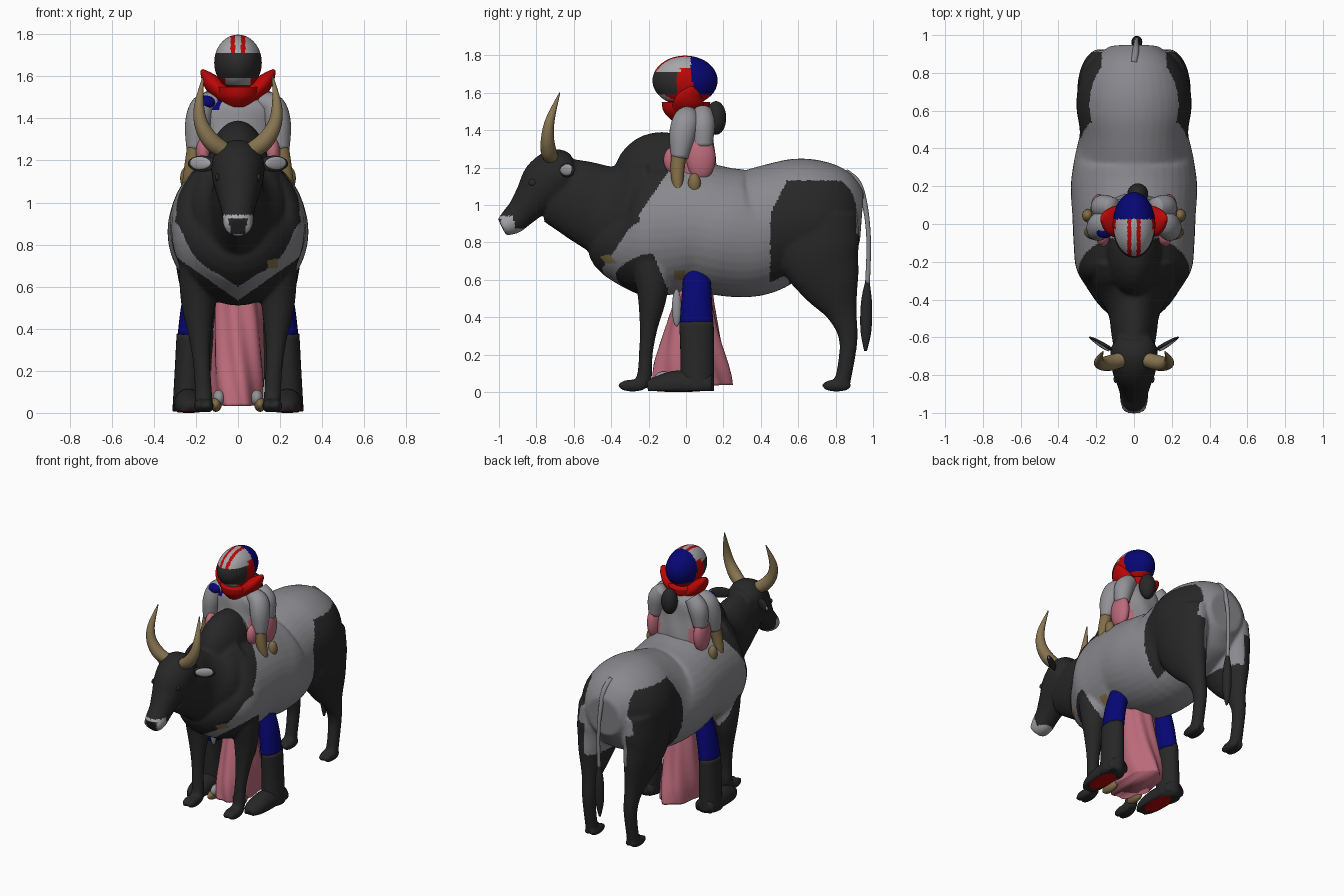
import bpy, bmesh, math
from mathutils import Vector, Matrix

cube = bpy.data.objects.get("Cube")
if cube:
    bpy.data.objects.remove(cube)


def material(name, *rgb):
    m = bpy.data.materials.new(name)
    m.use_nodes = True
    m.diffuse_color = (*rgb, 1)
    m.node_tree.nodes["Principled BSDF"].inputs["Base Color"].default_value = (*rgb, 1)
    return m


BLACK = material("black", .02, .02, .02)
HIDE = material("hide grey", .25, .25, .27)
SHIRT = material("shirt grey", .29, .29, .31)
WHITE = material("light grey", .38, .38, .4)
HORN = material("horn tan", .25, .18, .085)
BLUE = material("blue", .002, .002, .175)
RED = material("red", .5, .002, .002)
PINK = material("pink", .5, .145, .195)
VISOR = material("visor grey", .024, .024, .024)
GLOVE = material("glove brown", .22, .15, .06)
X, Y = Vector((1, 0, 0)), Vector((0, 1, 0))


def loft(bm, sections, seg=28, steps=5, ref=X, fold=0):
    """Smooth tube through (x, y, z, half width, half depth) sections."""
    s = [sections[0], *sections, sections[-1]]
    rows = []
    for i in range(1, len(s) - 2):
        for k in range(steps):
            t = k / steps
            rows.append([.5 * (2 * b + (c - a) * t + (2 * a - 5 * b + 4 * c - d) * t * t
                               + (3 * b - a - 3 * c + d) * t ** 3)
                         for a, b, c, d in zip(*s[i - 1:i + 3])])
    rows.append(list(sections[-1]))
    rings = []
    for i, r in enumerate(rows):
        tangent = Vector(rows[min(i + 1, len(rows) - 1)][:3]) - Vector(rows[max(i - 1, 0)][:3])
        tangent.normalize()
        up = tangent.cross(ref).normalized()
        side = up.cross(tangent)
        ring = []
        for j in range(seg):
            a = math.tau * j / seg
            f = 1 + fold * math.sin(7 * a + i * .3)
            ring.append(bm.verts.new(Vector(r[:3]) + side * (r[3] * f * math.cos(a))
                                     + up * (r[4] * f * math.sin(a))))
        rings.append(ring)
    for a, b in zip(rings, rings[1:]):
        for j in range(seg):
            k = (j + 1) % seg
            bm.faces.new((a[j], a[k], b[k], b[j]))
    bm.faces.new(rings[0])
    bm.faces.new(rings[-1])


def ball(bm, loc, size, turn=0, u=24, v=16):
    m = Matrix.LocRotScale(Vector(loc), Matrix.Rotation(turn, 3, 'Z'), Vector(size))
    bmesh.ops.create_uvsphere(bm, u_segments=u, v_segments=v, radius=1, matrix=m)


def flip(sections, s):
    return [(p[0] * s, *p[1:]) for p in sections]


def paint(mesh, mats, rule):
    for m in mats:
        mesh.materials.append(m)
    for p in mesh.polygons:
        p.use_smooth = True
        if rule:
            p.material_index = mats.index(rule(p.center))


def finish(bm, name, mats, rule=None):
    bmesh.ops.recalc_face_normals(bm, faces=bm.faces[:])
    mesh = bpy.data.meshes.new(name)
    bm.to_mesh(mesh)
    bm.free()
    paint(mesh, mats, rule)
    obj = bpy.data.objects.new(name, mesh)
    bpy.context.collection.objects.link(obj)
    return obj


def tube(name, mats, sections, rule=None, **kw):
    bm = bmesh.new()
    loft(bm, sections, **kw)
    return finish(bm, name, mats, rule)


def blob(name, mat, *args):
    bm = bmesh.new()
    ball(bm, *args)
    return finish(bm, name, [mat])


# Bull: trunk, hump, neck, head and legs fused into one skin
bm = bmesh.new()
trunk = [(-.41, .76, 1.1, .14), (-.34, .605, 1.15, .24), (-.24, .515, 1.22, .305), (-.1, .52, 1.24, .32),
         (.05, .55, 1.23, .327), (.2, .515, 1.2, .335), (.35, .51, 1.19, .315), (.48, .575, 1.22, .287),
         (.62, .6, 1.25, .305), (.75, .64, 1.235, .29), (.86, .7, 1.18, .23), (.94, .8, 1.07, .13)]
loft(bm, [(0, y, (b + t) / 2, w, (t - b) / 2) for y, b, t, w in trunk], seg=40)
ball(bm, (0, -.13, 1.14), (.15, .26, .25))
loft(bm, [(0, -.2, .95, .26, .33), (0, -.34, .95, .21, .28), (0, -.46, .985, .14, .235),
          (0, -.58, 1.035, .12, .21), (0, -.7, 1.08, .1, .18)])
loft(bm, [(0, -.6, 1.2, .09, .07), (0, -.67, 1.18, .125, .13), (0, -.75, 1.11, .12, .14),
          (0, -.82, 1.03, .097, .105), (0, -.885, .955, .077, .08), (0, -.935, .91, .073, .072),
          (0, -.985, .883, .06, .05)])
front_leg = [(.17, -.2, .85, .1, .12), (.19, -.19, .68, .09, .1), (.19, -.18, .52, .08, .08),
             (.18, -.2, .34, .05, .048), (.17, -.215, .2, .04, .037), (.165, -.22, .1, .042, .04),
             (.16, -.235, .03, .042, .045)]
hind_leg = [(.17, .7, .95, .12, .22), (.18, .71, .75, .12, .22), (.18, .77, .58, .09, .165),
            (.17, .835, .42, .055, .082), (.165, .868, .28, .044, .05), (.165, .85, .12, .04, .043),
            (.165, .83, .04, .043, .045)]
for s in (1, -1):
    loft(bm, flip(front_leg, s))
    loft(bm, flip(hind_leg, s))
    for y in (-.285, .805):
        for toe in (-.021, .021):
            ball(bm, (s * .163 + toe, y, .034), (.027, .08, .034))


def hide(c):
    x, y, z = abs(c.x), c.y, c.z
    if y < -.84 and z < .875 or y < -.92 and z < .94:
        return BLACK if y < -.955 and x < .03 + .25 * (z - .85) and .85 < z < .925 else WHITE
    if -.06 < y < 0 and .6 < z < .65 or y < -.2 and .14 < c.x < .19 and .69 < z < .73:
        return GLOVE
    if z < .5 or y < -.08 - .68 * max(0, 1.2 - z):
        return BLACK
    if y < -.25 and z > .6 + .67 * x + .75 * max(0, x - .15):
        return BLACK
    if y < -.1 - .4 * max(0, z - .55) and z < .535 + .7 * x:
        return BLACK
    if y > .55 and z < .61:
        return BLACK
    if .45 + .5 * max(0, z - .95) < y < .91 + max(0, .85 - z) and z < 1.13 and x > .17:
        return BLACK
    return HIDE


bull = finish(bm, "bull_body", [])
fuse = bull.modifiers.new("fuse", 'REMESH')
fuse.mode, fuse.voxel_size = 'VOXEL', .01
relax = bull.modifiers.new("relax", 'SMOOTH')
relax.factor, relax.iterations = .5, 8
skin = bpy.data.meshes.new_from_object(bull.evaluated_get(bpy.context.evaluated_depsgraph_get()))
bull.modifiers.clear()
bull.data = skin
skin.materials.clear()
paint(skin, [BLACK, HIDE, WHITE, GLOVE], hide)

# Horns, ears and eyes
horn = [(.07, -.72, 1.25, .04, .04), (.125, -.735, 1.29, .042, .042), (.172, -.74, 1.365, .034, .034),
        (.185, -.725, 1.46, .024, .024), (.165, -.675, 1.6, .003, .003)]
for s, side in ((1, "left"), (-1, "right")):
    tube(side + "_horn", [HORN], flip(horn, s), ref=Y, seg=16)
    blob(side + "_ear", BLACK, (s * .17, -.635, 1.185), (.078, .012, .038), s * .5)
    blob(side + "_ear_lining", WHITE, (s * .182, -.635, 1.187), (.065, .012, .03), s * .62)
    blob(side + "_eye", VISOR, (s * .098, -.82, 1.12), (.01, .022, .018))

# Tail and tuft
tube("tail", [HIDE], [(0, .85, 1.17, .02, .025), (.01, .92, 1.11, .018, .02), (.012, .96, .98, .014, .014),
                      (.015, .977, .8, .012, .012), (.015, .97, .57, .013, .013)], seg=12)
tube("tail_tuft", [BLACK], [(.015, .97, .6, .01, .01), (.015, .965, .48, .027, .03),
                            (.015, .962, .33, .027, .03), (.015, .96, .22, .006, .008)], seg=14)

# Rider's legs: blue trousers, tall black boots with flat red soles
for s, side in ((1, "left"), (-1, "right")):
    tube(side + "_trouser", [BLUE], flip([(.165, .06, .66, .06, .07), (.205, .057, .52, .062, .08),
                                          (.228, .056, .36, .06, .09)], s))
    tube(side + "_boot_shaft", [BLACK], flip([(.232, .056, .375, .06, .092), (.235, .06, .2, .066, .09),
                                              (.24, .06, .006, .072, .09)], s))
    bm = bmesh.new()
    loft(bm, flip([(.24, .14, .04, .066, .06), (.235, -.04, .04, .07, .075),
                   (.23, -.15, .03, .062, .055), (.23, -.205, .02, .035, .035)], s))
    for v in bm.verts:
        v.co.z = max(v.co.z, .006)
    finish(bm, side + "_boot_foot", [BLACK])
    blob(side + "_sole", RED, (s * .235, -.04, .005), (.056, .12, .005))
    blob(side + "_shoe", GLOVE, (s * .105, -.12, .04), (.028, .07, .035))
    blob(side + "_ankle", SHIRT, (s * .09, -.12, .07), (.03, .05, .04))
    blob(side + "_shin", SHIRT, (s * .16, -.05, .45), (.02, .025, .1))

# Long folded robe below the bull
tube("robe_skirt", [PINK], [(0, .05, .66, .09, .08), (0, .045, .5, .11, .1), (0, .035, .3, .12, .15),
                            (0, .03, .14, .125, .195), (0, .03, .035, .115, .21)], seg=56, fold=.06)


# Rider's upper body
def shirt(c):
    if c.z > 1.44 and -.16 < c.x < -.08 and c.y < .06:
        return BLUE
    return SHIRT if c.z > 1.34 or abs(c.x) < .12 else PINK


tube("rider_torso", [SHIRT, PINK, BLUE], [(0, .03, 1.1, .19, .13), (0, .03, 1.22, .19, .13),
     (0, .03, 1.35, .17, .115), (0, .03, 1.45, .18, .105), (0, .03, 1.51, .1, .08)],
     shirt, seg=48, steps=8, fold=.02)
for s, side in ((1, "left"), (-1, "right")):
    tube(side + "_sleeve", [SHIRT], flip([(.1, .01, 1.48, .05, .05), (.165, 0, 1.455, .07, .06),
         (.19, -.02, 1.37, .07, .062), (.2, -.035, 1.25, .045, .045)], s), ref=Y)
    tube(side + "_forearm", [GLOVE], flip([(.2, -.035, 1.29, .04, .038), (.215, -.045, 1.2, .038, .036),
         (.232, -.045, 1.12, .03, .03), (.24, -.04, 1.07, .018, .025)], s), ref=Y)
    tube(side + "_rear_sleeve", [SHIRT], flip([(.11, .09, 1.5, .05, .05), (.16, .09, 1.43, .065, .065),
         (.18, .09, 1.31, .05, .045)], s), ref=Y)
    blob(side + "_robe_side", PINK, (s * .185, .08, 1.25), (.045, .078, .12))
    blob(side + "_robe_front", PINK, (s * .165, -.07, 1.24), (.035, .05, .07))
    blob(side + "_rear_hand", GLOVE, (s * .245, .045, 1.115), (.03, .034, .055))
blob("hair_bun", BLACK, (.02, .16, 1.465), (.055, .055, .09))
blob("shoulder_patch", BLUE, (-.155, -.03, 1.475), (.05, .045, .035))

# Collar with raised points, and helmet
tube("collar", [RED], [(0, .0, 1.455, .06, .08), (0, .0, 1.5, .1, .12), (0, .0, 1.55, .11, .13)])
for s, side in ((1, "left"), (-1, "right")):
    tube(side + "_collar_point", [RED], flip([(.04, .01, 1.49, .09, .04), (.11, .015, 1.555, .08, .045),
         (.15, .025, 1.6, .05, .028), (.172, .03, 1.63, .012, .008)], s), ref=Y)


def shell(c):
    x, y, z = abs(c.x), c.y, c.z
    if y > .025 + .15 * max(0, 1.72 - z):
        return BLUE if z > 1.59 else RED
    if z > 1.71:
        return RED if .014 < x < .035 or y > -.03 and z < 1.735 else WHITE
    if z > 1.59:
        return VISOR if y < -.05 else RED
    return WHITE if y < -.05 and x < .06 and z > 1.558 else RED


bm = bmesh.new()
ball(bm, (0, -.005, 1.665), (.113, .174, .133), u=96, v=64)
finish(bm, "helmet", [WHITE, RED, BLUE, VISOR], shell)
